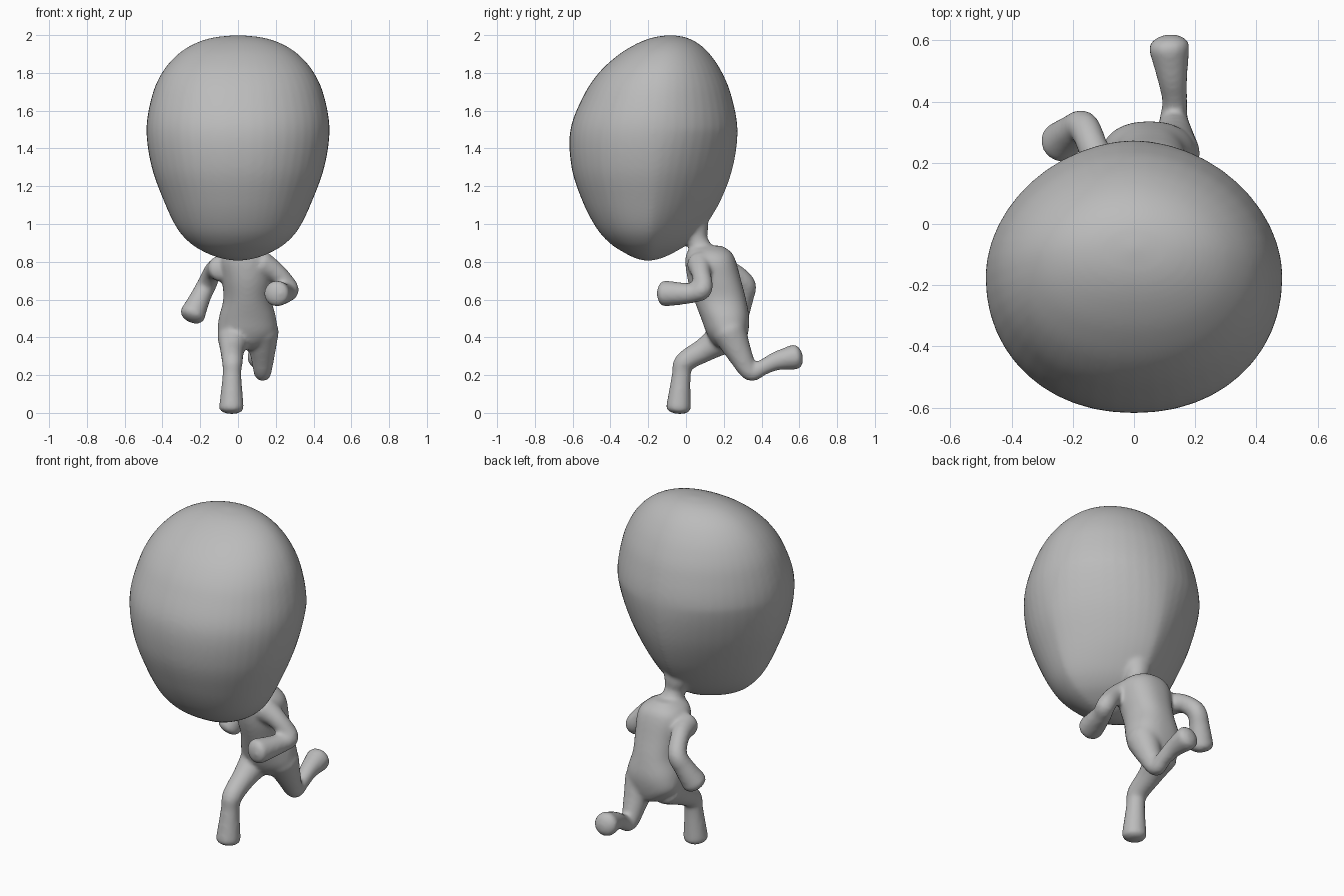
import bpy
import bmesh
from math import cos, sin, pi
from mathutils import Vector

default_cube = bpy.data.objects.get("Cube")
if default_cube:
    bpy.data.objects.remove(default_cube, do_unlink=True)

SIDES = 48


def smooth_rows(rows, steps=6):
    """Fill in a list of number rows with a Catmull-Rom spline."""
    rows = [Vector(row) for row in rows]
    padded = [rows[0]] + rows + [rows[-1]]
    filled = []
    for a, b, c, d in zip(padded, padded[1:], padded[2:], padded[3:]):
        for step in range(steps):
            t = step / steps
            filled.append(b + (c - a) * t / 2
                          + (a - b * 2.5 + c * 2 - d / 2) * t * t
                          + (b * 1.5 - c * 1.5 + (d - a) / 2) * t ** 3)
    return filled + [rows[-1]]


def loft(bm, rings):
    """Skin a closed solid over a list of rings."""
    loops = [[bm.verts.new(point) for point in ring] for ring in rings]
    for low, high in zip(loops, loops[1:]):
        for i in range(SIDES):
            j = (i + 1) % SIDES
            bm.faces.new((low[i], low[j], high[j], high[i]))
    bm.faces.new(loops[0][::-1])
    bm.faces.new(loops[-1])


def signed_power(value, power):
    return abs(value) ** power * (1 if value >= 0 else -1)


def flat_ring(z, x, half_width, front, back, front_power, rear_power):
    """Level oval; each half is boxy below power one and pinched above it."""
    middle, depth = (front + back) / 2, (back - front) / 2
    ring = []
    for i in range(SIDES):
        angle = 2 * pi * i / SIDES
        power = rear_power if sin(angle) > 0 else front_power
        ring.append((x + half_width * signed_power(cos(angle), power),
                     middle + depth * signed_power(sin(angle), power), z))
    return ring


def add_limb(bm, rows, blunt=0.6):
    """Round tube through x, y, z, radius rows, with domed ends."""
    path = smooth_rows(rows)
    centres = [row.to_3d() for row in path]
    radii = [row[3] for row in path]
    count = len(centres)
    axes = [(centres[min(i + 1, count - 1)] - centres[max(i - 1, 0)]).normalized()
            for i in range(count)]
    stations = list(zip(centres, axes, radii))

    def dome(station, sign):
        centre, axis, radius = station
        return [(centre + axis * sign * radius * blunt * sin(k * pi / 12),
                 axis, radius * cos(k * pi / 12) + 0.001) for k in range(1, 7)]

    stations = dome(stations[0], -1)[::-1] + stations + dome(stations[-1], 1)
    rings, side = [], axes[0].orthogonal()
    for centre, axis, radius in stations:
        side = (side - axis * side.dot(axis)).normalized()
        other = axis.cross(side)
        rings.append([centre + radius * (side * cos(2 * pi * i / SIDES)
                                         + other * sin(2 * pi * i / SIDES))
                      for i in range(SIDES)])
    loft(bm, rings)


bm = bmesh.new()

# Head: height, half width, front edge, back edge
head_rows = [
    (0.805, 0.01, -0.21, -0.19), (0.818, 0.09, -0.265, -0.13),
    (0.85, 0.175, -0.33, -0.06), (0.9, 0.255, -0.405, 0.02),
    (0.98, 0.325, -0.475, 0.095), (1.12, 0.392, -0.548, 0.182),
    (1.3, 0.457, -0.606, 0.248), (1.5, 0.485, -0.612, 0.273),
    (1.68, 0.455, -0.542, 0.24), (1.8, 0.403, -0.462, 0.192),
    (1.89, 0.328, -0.365, 0.134), (1.95, 0.24, -0.27, 0.073),
    (1.986, 0.135, -0.18, 0.005), (2.0, 0.01, -0.09, -0.07),
]
loft(bm, [flat_ring(z, 0, width, front, back, 0.94, 1.06 + max(0, 1.5 - z) * 0.7)
          for z, width, front, back in smooth_rows(head_rows)])

# Torso: height, centre x, half width, front edge, back edge
torso_rows = [
    (0.335, 0.06, 0.04, 0.2, 0.29), (0.36, 0.055, 0.09, 0.15, 0.31),
    (0.42, 0.05, 0.153, 0.11, 0.328), (0.5, 0.05, 0.152, 0.08, 0.335),
    (0.6, 0.05, 0.128, 0.042, 0.318), (0.7, 0.05, 0.134, 0.01, 0.292),
    (0.8, 0.045, 0.142, -0.004, 0.265), (0.85, 0.04, 0.115, 0.005, 0.24),
    (0.885, 0.035, 0.055, 0.03, 0.19),
]
loft(bm, [flat_ring(*row, 1, 0.85) for row in smooth_rows(torso_rows)])

# Neck, flaring into the head
add_limb(bm, [(0.035, 0.1, 0.82, 0.075), (0.03, 0.06, 0.91, 0.056),
              (0.02, 0.042, 0.98, 0.082), (0.01, -0.02, 1.08, 0.15)])

# Left arm, swung forward
add_limb(bm, [(0.13, 0.075, 0.785, 0.07), (0.205, 0.08, 0.74, 0.052),
              (0.27, 0.09, 0.658, 0.051), (0.248, 0.03, 0.634, 0.053),
              (0.205, -0.11, 0.632, 0.069)])

# Right arm, swung back
add_limb(bm, [(-0.09, 0.135, 0.765, 0.07), (-0.13, 0.24, 0.75, 0.051),
              (-0.165, 0.317, 0.68, 0.052), (-0.2, 0.303, 0.61, 0.055),
              (-0.24, 0.267, 0.522, 0.068)])

# Right leg, planted in front
add_limb(bm, [(-0.02, 0.2, 0.4, 0.09), (-0.03, 0.1, 0.335, 0.065),
              (-0.03, -0.008, 0.268, 0.055), (-0.032, -0.025, 0.2, 0.05),
              (-0.035, -0.04, 0.027, 0.066)], 0.5)

# Left leg, kicked out behind
add_limb(bm, [(0.125, 0.23, 0.43, 0.092), (0.13, 0.285, 0.31, 0.066),
              (0.13, 0.342, 0.215, 0.047), (0.133, 0.405, 0.24, 0.042),
              (0.125, 0.48, 0.275, 0.05), (0.115, 0.575, 0.296, 0.067)], 0.65)

bmesh.ops.recalc_face_normals(bm, faces=bm.faces)
mesh = bpy.data.meshes.new("running_figure")
bm.to_mesh(mesh)
bm.free()
figure = bpy.data.objects.new("running_figure", mesh)
bpy.context.collection.objects.link(figure)

# One plain grey skin
grey = bpy.data.materials.new("plain_grey")
grey.use_nodes = True
colour = (0.5, 0.5, 0.5, 1)
grey.diffuse_color = colour
grey.node_tree.nodes["Principled BSDF"].inputs["Base Color"].default_value = colour
mesh.materials.append(grey)

# Merge the parts into one skin and soften the joins
fuse = figure.modifiers.new("fuse_parts", "REMESH")
fuse.mode = "VOXEL"
fuse.voxel_size = 0.011
fuse.use_smooth_shade = True
soften = figure.modifiers.new("soften_joins", "SMOOTH")
soften.factor = 0.5
soften.iterations = 10
